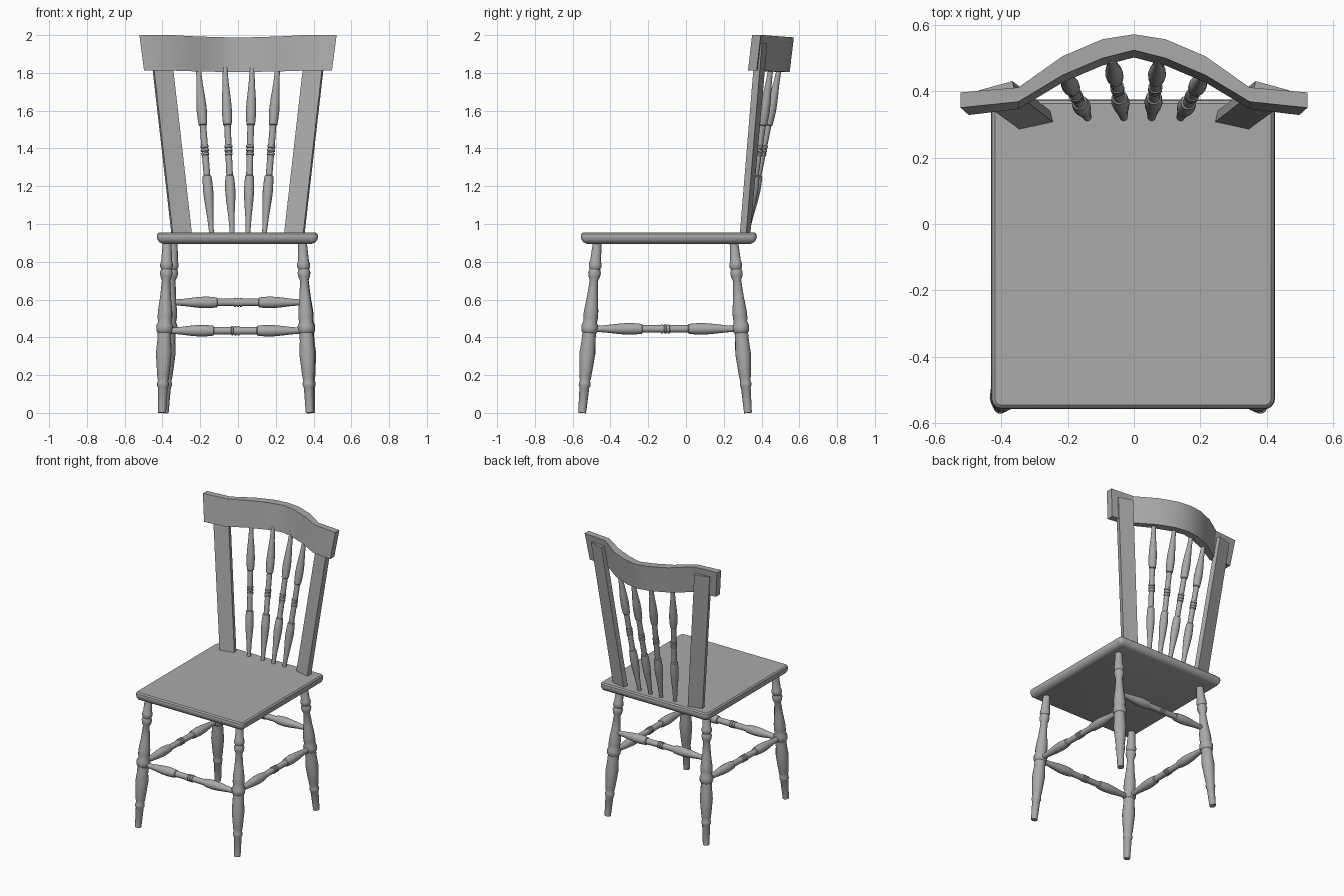
import bpy, bmesh, math
from mathutils import Vector

old = bpy.data.objects.get("Cube")
if old:
    bpy.data.objects.remove(old, do_unlink=True)

wood = bpy.data.materials.new("grey_wood")
wood.use_nodes = True
GREY = (0.4, 0.4, 0.4, 1)
wood.diffuse_color = GREY
wood.node_tree.nodes["Principled BSDF"].inputs["Base Color"].default_value = GREY


def loft(name, rings, angle=35):
    """Skin a list of equal-length point loops and cap both ends."""
    bm = bmesh.new()
    loops = [[bm.verts.new(p) for p in ring] for ring in rings]
    n = len(loops[0])
    for a, b in zip(loops, loops[1:]):
        for i in range(n):
            j = (i + 1) % n
            bm.faces.new((a[i], a[j], b[j], b[i]))
    bm.faces.new(loops[0][::-1])
    bm.faces.new(loops[-1])
    bmesh.ops.recalc_face_normals(bm, faces=bm.faces[:])
    mesh = bpy.data.meshes.new(name)
    bm.to_mesh(mesh)
    bm.free()
    mesh.materials.append(wood)
    obj = bpy.data.objects.new(name, mesh)
    bpy.context.collection.objects.link(obj)
    bpy.ops.object.select_all(action='DESELECT')
    obj.select_set(True)
    bpy.context.view_layer.objects.active = obj
    bpy.ops.object.shade_smooth_by_angle(angle=math.radians(angle))
    return obj


def turned(name, start, end, profile, scale=1.0, sides=16):
    """Lathe a (position, radius) profile along the line start-end."""
    start, end = Vector(start), Vector(end)
    axis = end - start
    turn = axis.to_track_quat('Z', 'Y')
    rings = []
    for t, r in profile:
        c = start + axis * t
        angles = [2 * math.pi * i / sides for i in range(sides)]
        rings.append([c + turn @ Vector((math.cos(a) * r * scale, math.sin(a) * r * scale, 0))
                      for a in angles])
    return loft(name, rings)


# Seat: rounded rectangle with a soft top edge and an undercut rim
def seat_ring(inset, z, radius=0.03):
    r = max(radius - inset, 0.006)
    x0, x1, y0, y1 = -0.43 + inset, 0.424 - inset, -0.557 + inset, 0.375 - inset
    corners = [(x1 - r, y1 - r), (x0 + r, y1 - r), (x0 + r, y0 + r), (x1 - r, y0 + r)]
    ring = []
    for k, (cx, cy) in enumerate(corners):
        for s in range(5):
            a = math.pi / 2 * (k + s / 4)
            ring.append((cx + r * math.cos(a), cy + r * math.sin(a), z))
    return ring


seat_edge = [(0.032, 0.895), (0.014, 0.903), (0.004, 0.917), (0, 0.934), (0.003, 0.947), (0.012, 0.955)]
loft("seat", [seat_ring(i, z) for i, z in seat_edge])

# Legs: splayed turnings
leg_profile = [(0, .021), (.15, .026), (.16, .031), (.175, .031), (.19, .027), (.21, .031),
               (.27, .036), (.35, .042), (.42, .037), (.47, .036), (.48, .043), (.51, .045),
               (.535, .036), (.56, .039), (.6, .038), (.68, .029), (.78, .022), (.8, .03),
               (.825, .034), (.845, .028), (.86, .034), (.88, .033), (.89, .029), (1, .023)]
legs = {"front_right_leg": (-.402, -.55, -.375, -.47), "front_left_leg": (.38, -.55, .342, -.47),
        "back_right_leg": (-.388, .328, -.342, .254), "back_left_leg": (.388, .328, .342, .254)}
for name, (x0, y0, x1, y1) in legs.items():
    turned(name, (x0, y0, 0), (x1, y1, .9), leg_profile)


def on_leg(name, z):
    x0, y0, x1, y1 = legs[name]
    t = z / .9
    return (x0 + (x1 - x0) * t, y0 + (y1 - y0) * t, z)


# Double-bulb turning shared by stretchers and spindles, mirrored about its middle
half = [(0, .014), (.1, .019), (.2, .028), (.26, .031), (.31, .029), (.345, .026), (.35, .02),
        (.47, .02), (.472, .024), (.484, .024), (.486, .02), (.492, .02), (.494, .024)]
bulbs = half + [(1 - t, r) for t, r in reversed(half)]

for name, a, b, z in (("front_stretcher", "front_right_leg", "front_left_leg", .435),
                      ("back_stretcher", "back_right_leg", "back_left_leg", .585),
                      ("right_stretcher", "front_right_leg", "back_right_leg", .445),
                      ("left_stretcher", "front_left_leg", "back_left_leg", .445)):
    turned(name, on_leg(a, z), on_leg(b, z), bulbs)

# Back spindles fanning out from the seat into the crest rail
for i, (xb, xt, yt) in enumerate([(-.14, -.21, .45), (-.031, -.069, .495),
                                  (.053, .075, .495), (.14, .21, .45)]):
    turned(f"spindle_{i + 1}", (xb, .322, .95), (xt, yt, 1.83), bulbs, .88)

# Flat back posts, flared outward and leaning back
for side, name in ((-1, "right_post"), (1, "left_post")):
    def section(x_out, x_in, y_out, y_in, z):
        pts = [(x_out, y_out), (x_in, y_in), (x_in - .008, y_in + .034), (x_out - .008, y_out + .034)]
        return [(side * -x, y, z) for x, y in pts]
    loft(name, [section(-.345, -.244, .285, .307, .95), section(-.46, -.358, .368, .396, 1.955)])

# Crest rail: bowed in plan, ends flared, leaning back
plan = [(.522, .35, .396), (.348, .368, .411), (.215, .448, .505), (.095, .499, .556), (0, .523, .571)]
plan = [(-x, f, b) for x, f, b in plan] + [(x, f, b) for x, f, b in plan[-2::-1]]
rail = []
for x, front, back in plan:
    dip = .013 * max(0, 1 - abs(x) / .348) ** .6
    low_x = x * .953 if abs(x) > .5 else x
    top, low = 2.0 - dip, 1.812 - dip * .6
    rail.append([(low_x, front - .022, low), (x, front, top), (x, back, top), (low_x, back - .022, low)])
loft("crest_rail", rail, 30)
